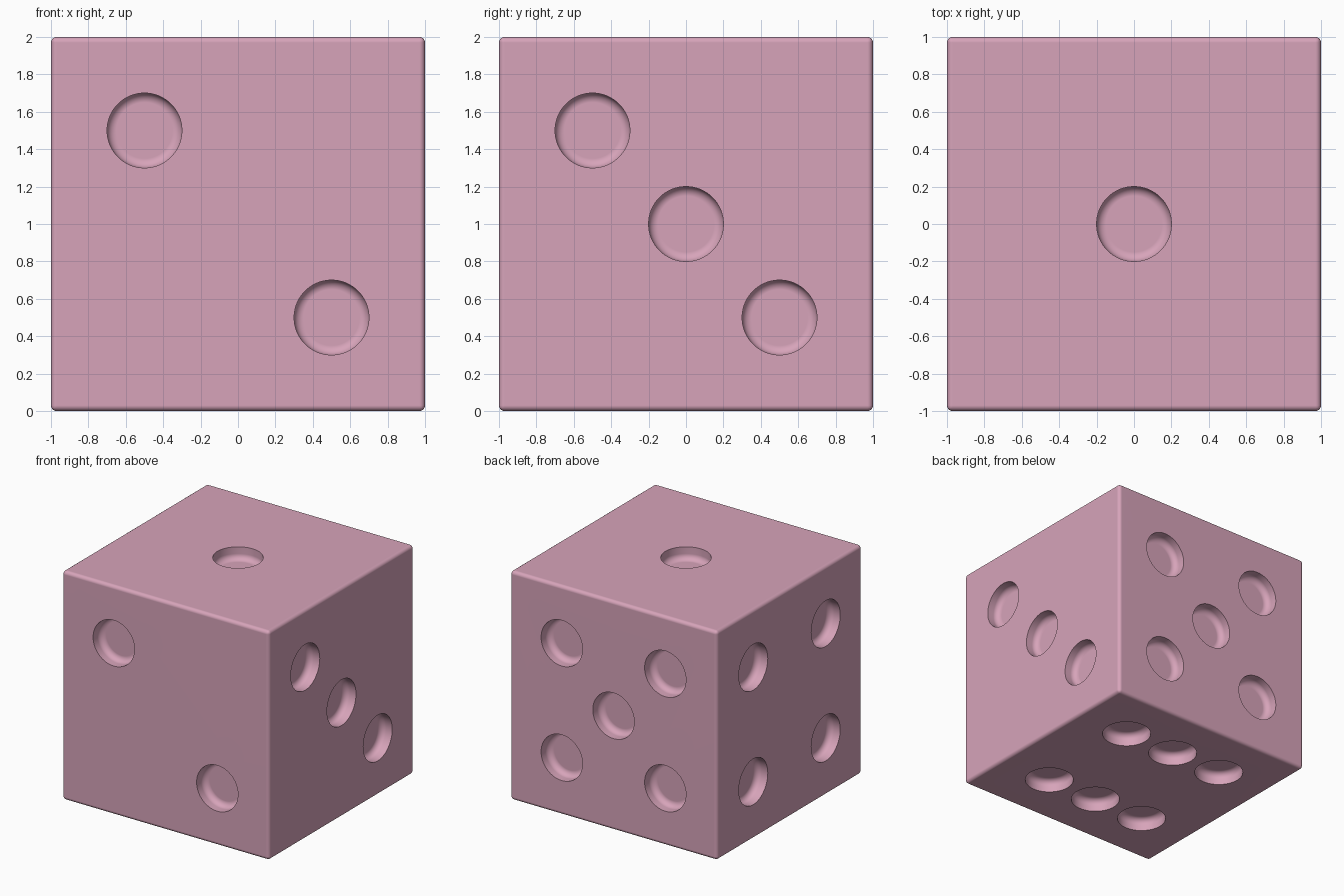
import bpy, bmesh, math
from mathutils import Vector, Matrix

if "Cube" in bpy.data.objects:
    bpy.data.objects.remove(bpy.data.objects["Cube"])

R, DEPTH, FILLET, SEG = 0.2, 0.11, 0.05, 64

pink = bpy.data.materials.new("soft pink")
pink.diffuse_color = (0.68, 0.37, 0.49, 1)
pink.use_nodes = True
pink.node_tree.nodes["Principled BSDF"].inputs["Base Color"].default_value = pink.diffuse_color


def make_object(name, bm):
    bmesh.ops.recalc_face_normals(bm, faces=bm.faces)
    me = bpy.data.meshes.new(name)
    bm.to_mesh(me)
    bm.free()
    me.materials.append(pink)
    ob = bpy.data.objects.new(name, me)
    bpy.context.collection.objects.link(ob)
    return ob


# Cube body with softly rounded edges
bm = bmesh.new()
bmesh.ops.create_cube(bm, size=2, matrix=Matrix.Translation((0, 0, 1)))
bmesh.ops.bevel(bm, geom=bm.edges[:], offset=0.03, segments=4, profile=0.5,
                affect='EDGES')
die = make_object("die_body", bm)

# Pip profile: straight wall, rounded floor corner (radius, height over face)
profile = [(R, 0.1)]
for i in range(7):
    a = math.pi / 2 * i / 6
    profile.append((R - FILLET + FILLET * math.cos(a),
                    -DEPTH + FILLET - FILLET * math.sin(a)))


def add_pip(bm, origin, u, v):
    """Closed cup-shaped cutter sunk into the face spanned by u and v."""
    n = u.cross(v)
    rings = []
    for r, h in profile:
        rings.append([bm.verts.new(origin + n * h
                      + u * r * math.cos(2 * math.pi * k / SEG)
                      + v * r * math.sin(2 * math.pi * k / SEG))
                      for k in range(SEG)])
    for a, b in zip(rings, rings[1:]):
        for k in range(SEG):
            j = (k + 1) % SEG
            bm.faces.new((a[k], b[k], b[j], a[j]))
    bm.faces.new(rings[0])
    bm.faces.new(rings[-1][::-1])


# Pip layouts per face: right axis, up axis, positions
X, Y, Z = Vector((1, 0, 0)), Vector((0, 1, 0)), Vector((0, 0, 1))
h = 0.5
corners = [(-h, -h), (-h, h), (h, -h), (h, h)]
faces = [
    (X, Y, [(0, 0)]),                                # top: 1
    (X, Z, [(-h, h), (h, -h)]),                      # front: 2
    (Y, Z, [(-h, h), (0, 0), (h, -h)]),              # right: 3
    (-Y, Z, corners),                                # left: 4
    (-X, Z, corners + [(0, 0)]),                     # back: 5
    (X, -Y, corners + [(0, -h), (0, h)]),            # bottom: 6
]
bm = bmesh.new()
for u, v, spots in faces:
    for a, b in spots:
        add_pip(bm, Z + u.cross(v) + u * a + v * b, u, v)
cutter = make_object("pip_cutter", bm)
cutter.hide_render = True

# Cut the pips and remove the cutter
bpy.context.view_layer.objects.active = die
die.select_set(True)
cutter.select_set(False)
mod = die.modifiers.new("pips", 'BOOLEAN')
mod.operation = 'DIFFERENCE'
mod.solver = 'EXACT'
mod.object = cutter
bpy.ops.object.modifier_apply(modifier=mod.name)
bpy.data.objects.remove(cutter)

# Smooth rounded edges, flat faces and crisp pip rims
bpy.ops.object.shade_smooth_by_angle(angle=math.radians(40))
wn = die.modifiers.new("flat_faces", 'WEIGHTED_NORMAL')
wn.keep_sharp = True
